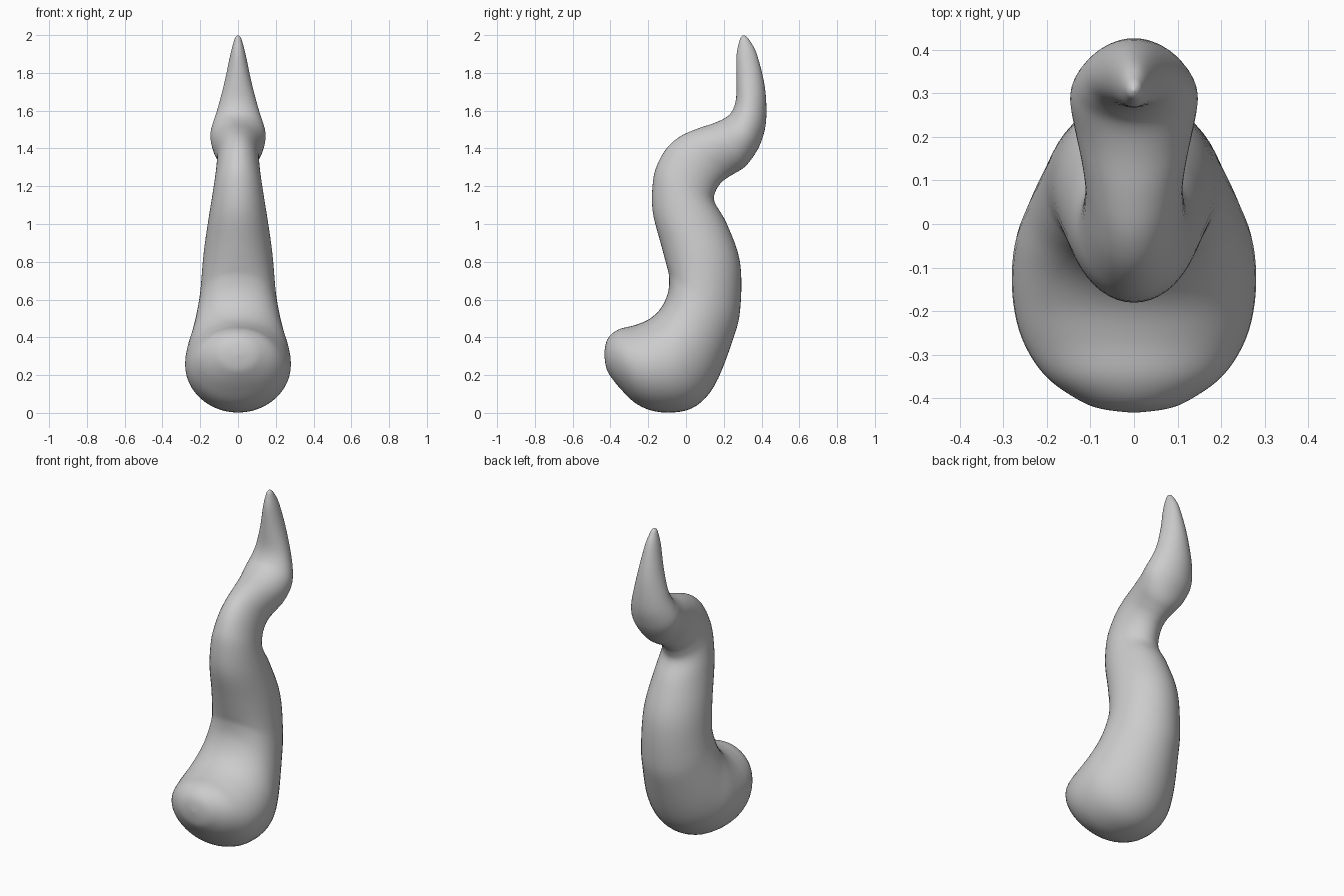
import bpy, bmesh, math

# Cross-sections: (inner y, inner z, outer y, outer z, half width in x)
SECTIONS = [
    (-.433, .310, -.433, .310, 0),
    (-.424, .370, -.424, .245, .075),
    (-.400, .412, -.404, .200, .130),
    (-.350, .445, -.345, .125, .205),
    (-.270, .465, -.255, .042, .258),
    (-.190, .500, -.130, .002, .280),
    (-.130, .560, .030, .022, .275),
    (-.095, .640, .150, .140, .245),
    (-.090, .720, .250, .390, .212),
    (-.103, .780, .288, .550, .198),
    (-.135, .900, .287, .800, .182),
    (-.178, 1.07, .215, 1.005, .155),
    (-.175, 1.23, .152, 1.115, .133),
    (-.150, 1.32, .156, 1.170, .122),
    (-.100, 1.405, .183, 1.215, .114),
    (-.030, 1.465, .220, 1.245, .112),
    (.060, 1.505, .262, 1.270, .122),
    (.150, 1.535, .315, 1.305, .138),
    (.212, 1.565, .365, 1.370, .147),
    (.245, 1.600, .400, 1.440, .136),
    (.265, 1.665, .425, 1.550, .108),
    (.267, 1.780, .418, 1.725, .071),
    (.268, 1.900, .375, 1.900, .040),
    (.283, 1.970, .338, 1.970, .021),
    (.292, 1.990, .322, 1.990, .012),
    (.306, 2.000, .306, 2.000, 0),
]
STEPS, SIDES = 5, 48


def spline(a, b, c, d, t):
    """Smooth interpolation between sections b and c."""
    return [.5 * (2 * q + (r - p) * t + (2 * p - 5 * q + 4 * r - s) * t * t
                  + (3 * q - p - 3 * r + s) * t ** 3)
            for p, q, r, s in zip(a, b, c, d)]


# Smooth the section list lengthwise
last = len(SECTIONS) - 1
rows = []
for i in range(last):
    a, d = SECTIONS[max(i - 1, 0)], SECTIONS[min(i + 2, last)]
    rows += [spline(a, SECTIONS[i], SECTIONS[i + 1], d, k / STEPS)
             for k in range(STEPS)]
rows.append(SECTIONS[-1])

# Loft elliptical rings into the curled horn
bm = bmesh.new()
rings = []
for y0, z0, y1, z1, w in rows:
    ring = []
    for k in range(SIDES):
        ang = 2 * math.pi * k / SIDES
        c = math.cos(ang) / 2
        ring.append(bm.verts.new((w * math.sin(ang),
                                  (y0 + y1) / 2 + (y1 - y0) * c,
                                  (z0 + z1) / 2 + (z1 - z0) * c)))
    rings.append(ring)
for r0, r1 in zip(rings, rings[1:]):
    for k in range(SIDES):
        n = (k + 1) % SIDES
        bm.faces.new((r0[k], r0[n], r1[n], r1[k]))
bmesh.ops.remove_doubles(bm, verts=bm.verts, dist=1e-5)
bmesh.ops.recalc_face_normals(bm, faces=bm.faces)
for f in bm.faces:
    f.smooth = True

mesh = bpy.data.meshes.new("curled_horn")
bm.to_mesh(mesh)
bm.free()
horn = bpy.data.objects.new("curled_horn", mesh)
bpy.context.collection.objects.link(horn)

# Relax the surface slightly for a sculpted look
relax = horn.modifiers.new("relax", 'SMOOTH')
relax.factor = .5
relax.iterations = 3
